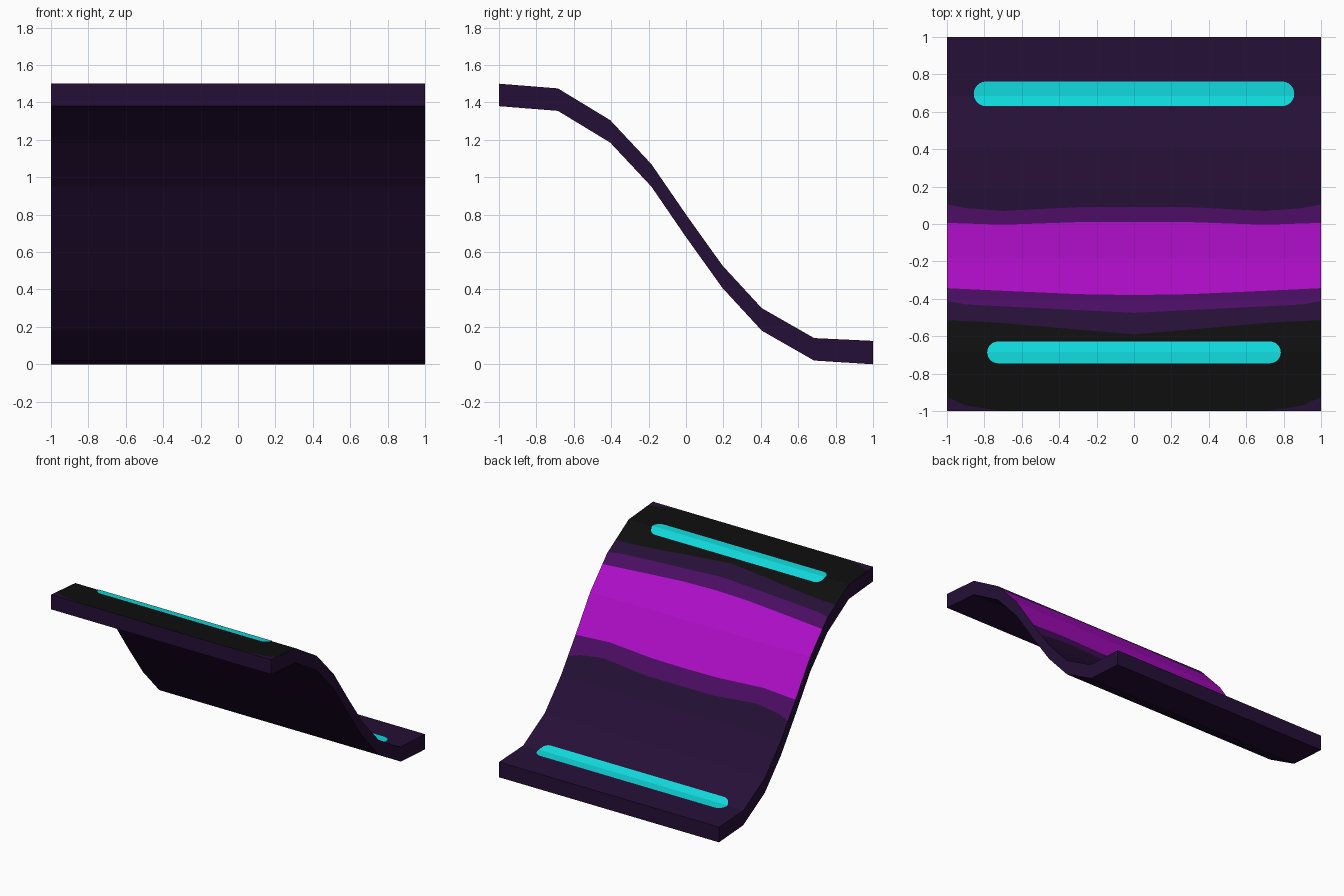
import bpy, bmesh, math

if "Cube" in bpy.data.objects:
    bpy.data.objects.remove(bpy.data.objects["Cube"])

# Side profile of the slide: (y, z of the upper surface)
PROFILE = [(-1, 1.5), (-0.685, 1.475), (-0.405, 1.305), (-0.185, 1.07), (0, 0.8),
           (0.195, 0.528), (0.405, 0.3), (0.685, 0.14), (1, 0.125)]
THICK = 0.12


def lerp(table, t):
    for (a, va), (b, vb) in zip(table, table[1:]):
        if t <= b:
            return va + (vb - va) * (t - a) / (b - a)
    return table[-1][1]


def material(name, rgb):
    m = bpy.data.materials.new(name)
    m.diffuse_color = (*rgb, 1)
    m.use_nodes = True
    m.node_tree.nodes["Principled BSDF"].inputs["Base Color"].default_value = m.diffuse_color
    return m


violet = material("dark violet", (0.0185, 0.0048, 0.037))
black = material("black", (0.0044, 0.0044, 0.0044))
purple = material("purple", (0.07, 0.004, 0.125))
magenta = material("magenta", (0.43, 0.004, 0.58))
cyan = material("cyan", (0.005, 0.68, 0.70))


def make_object(name, bm, mats):
    mesh = bpy.data.meshes.new(name)
    bm.to_mesh(mesh)
    bm.free()
    for m in mats:
        mesh.materials.append(m)
    obj = bpy.data.objects.new(name, mesh)
    bpy.context.collection.objects.link(obj)
    return obj


# Rows across the ramp: wavy colour borders as (|x|, y) tables, or straight profile
# breaks, each paired with the material index of the strip behind it
def straight(y):
    return [(0, y), (1, y)]


ROWS = [
    (straight(-1), 0),
    ([(0, -0.999), (0.72, -0.999), (0.9, -0.97), (1, -0.925)], 1),
    (straight(-0.685), 1),
    ([(0, -0.59), (0.3, -0.565), (0.75, -0.525), (1, -0.515)], 0),
    ([(0, -0.475), (0.4, -0.455), (0.75, -0.438), (0.9, -0.43), (1, -0.412)], 2),
    (straight(-0.405), 2),
    ([(0, -0.38), (0.3, -0.375), (0.75, -0.355), (1, -0.343)], 3),
    (straight(-0.185), 3),
    ([(0, 0.012), (0.3, 0.01), (0.7, -0.004), (1, 0.006)], 2),
    ([(0, 0.09), (0.3, 0.09), (0.7, 0.07), (0.9, 0.085), (1, 0.105)], 0),
    (straight(0.195), 0),
    (straight(0.405), 0),
    (straight(0.685), 0),
    (straight(1), 0),
]

# Curved ramp slab with painted bands on its upper side
COLS = 20
bm = bmesh.new()
top, low = [], []
for table, _ in ROWS:
    t_row, l_row = [], []
    for i in range(COLS + 1):
        x = -1 + 2 * i / COLS
        y = lerp(table, abs(x))
        z = lerp(PROFILE, y)
        t_row.append(bm.verts.new((x, y, z)))
        l_row.append(bm.verts.new((x, y, max(0, z - THICK) if y < 1 else 0)))
    top.append(t_row)
    low.append(l_row)
for r in range(len(ROWS) - 1):
    for i in range(COLS):
        f = bm.faces.new((top[r][i], top[r][i + 1], top[r + 1][i + 1], top[r + 1][i]))
        f.material_index = ROWS[r][1]
        bm.faces.new((low[r][i], low[r + 1][i], low[r + 1][i + 1], low[r][i + 1]))
    for i in (0, COLS):
        bm.faces.new((top[r][i], top[r + 1][i], low[r + 1][i], low[r][i]))
for r in (0, -1):
    for i in range(COLS):
        bm.faces.new((top[r][i], top[r][i + 1], low[r][i + 1], low[r][i]))
bmesh.ops.recalc_face_normals(bm, faces=bm.faces)
make_object("ramp", bm, [violet, black, purple, magenta])


# Glowing capsule strips, folded over the profile break they lie on
def light_strip(name, half_len, y0, y1, fold):
    bm = bmesh.new()
    r, yc = (y1 - y0) / 2, (y0 + y1) / 2
    pts = []
    for side, start in ((1, -90), (-1, 90)):
        for k in range(13):
            a = math.radians(start + 15 * k)
            pts.append((side * (half_len - r) + r * math.cos(a), yc + r * math.sin(a), 0))
    bm.faces.new([bm.verts.new(p) for p in pts])
    bmesh.ops.bisect_plane(bm, geom=bm.verts[:] + bm.edges[:] + bm.faces[:],
                           plane_co=(0, fold, 0), plane_no=(0, 1, 0))
    for v in bm.verts:
        v.co.z = lerp(PROFILE, v.co.y) + 0.004
    make_object(name, bm, [cyan])


light_strip("upper_light_strip", 0.785, -0.745, -0.628, -0.685)
light_strip("lower_light_strip", 0.857, 0.63, 0.762, 0.685)
